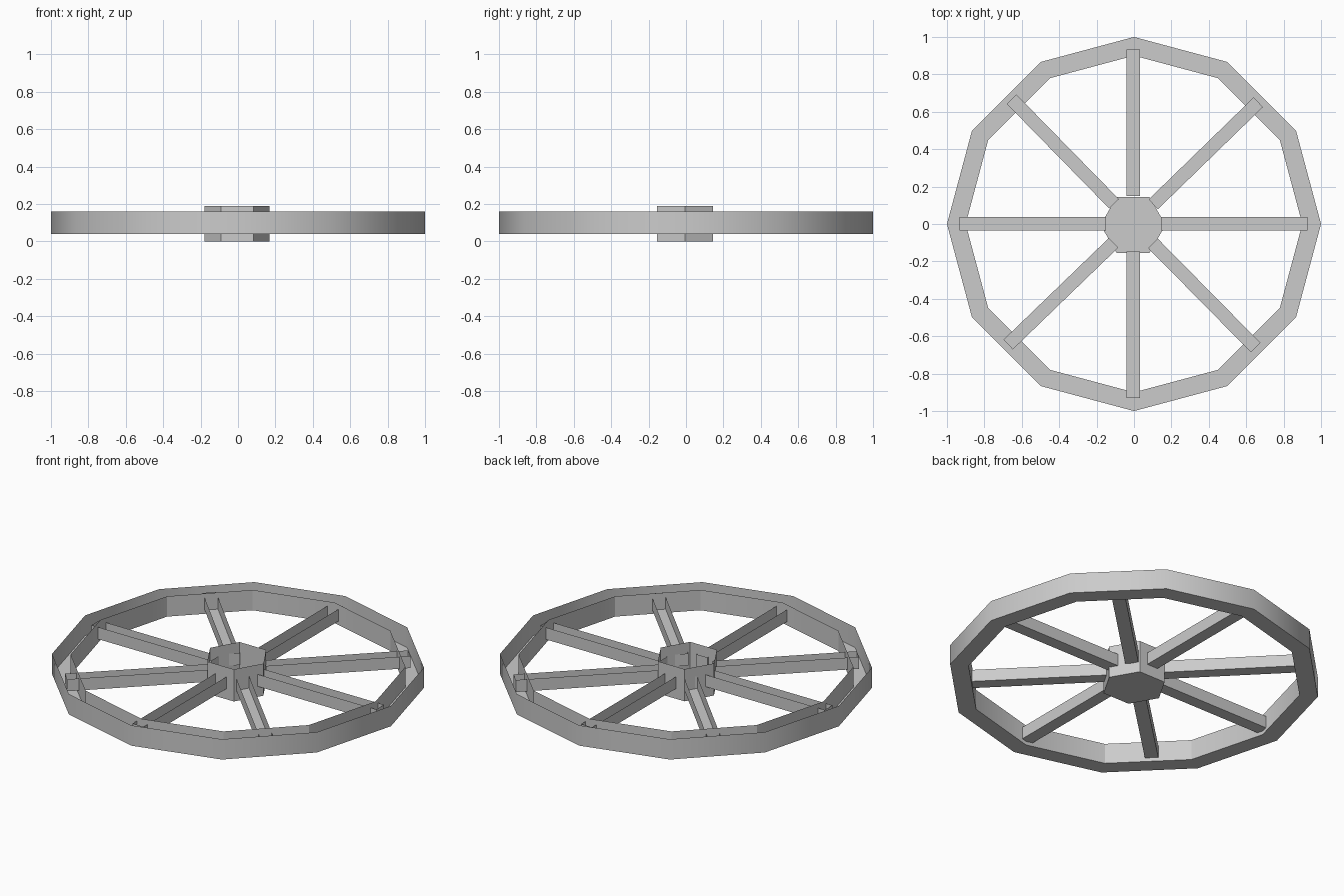
import bpy
import bmesh
from math import cos, sin, pi, radians

if "Cube" in bpy.data.objects:
    bpy.data.objects.remove(bpy.data.objects["Cube"], do_unlink=True)

# One plain grey for the whole wheel
GREY = (0.6, 0.6, 0.6, 1)
grey = bpy.data.materials.new("grey")
grey.use_nodes = True
grey.diffuse_color = GREY
grey.node_tree.nodes["Principled BSDF"].inputs["Base Color"].default_value = GREY


def finish(name, bm):
    mesh = bpy.data.meshes.new(name)
    bm.to_mesh(mesh)
    bm.free()
    mesh.materials.append(grey)
    obj = bpy.data.objects.new(name, mesh)
    bpy.context.collection.objects.link(obj)
    return obj


def polygon(radius, sides):
    return [(radius * cos(2 * pi * i / sides), radius * sin(2 * pi * i / sides))
            for i in range(sides)]


def open_prism(name, outline, bottom, top):
    """Walls and floor over a counter-clockwise outline, open on top."""
    bm = bmesh.new()
    low = [bm.verts.new((x, y, bottom)) for x, y in outline]
    high = [bm.verts.new((x, y, top)) for x, y in outline]
    for i in range(len(low)):
        j = (i + 1) % len(low)
        bm.faces.new((low[i], low[j], high[j], high[i]))
    bm.faces.new(low[::-1])
    return finish(name, bm)


# Rim: twelve-sided channel, open on top
SIDES = 12
bm = bmesh.new()
profile = [(1.0, 0.16), (1.0, 0.04), (0.9, 0.04), (0.9, 0.16)]
rings = [[bm.verts.new((x, y, z)) for x, y in polygon(r, SIDES)] for r, z in profile]
for upper, lower in zip(rings, rings[1:]):
    for i in range(SIDES):
        j = (i + 1) % SIDES
        bm.faces.new((upper[i], lower[i], lower[j], upper[j]))
rim = finish("rim", bm)
bpy.ops.object.select_all(action="DESELECT")
rim.select_set(True)
bpy.context.view_layer.objects.active = rim
bpy.ops.object.shade_smooth_by_angle(angle=radians(30))

# Hub: hexagonal cup
hub = open_prism("hub", polygon(0.174, 6), 0.0, 0.19)
hub.location = (-0.005, -0.005, 0)

# Spokes: square troughs with closed ends, the diagonal ones slightly uneven
INNER, OUTER, HALF = 0.148, 0.931, 0.036
spoke_outline = [(INNER, -HALF), (OUTER, -HALF), (OUTER, HALF), (INNER, HALF)]
for n, angle in enumerate((0, 44.2, 90, 134.4, 180, 224, 270, 314.6)):
    spoke = open_prism(f"spoke_{n + 1}", spoke_outline, 0.062, 0.133)
    spoke.rotation_euler.z = radians(angle)
    spoke.location = (-0.003, 0.002, 0)
